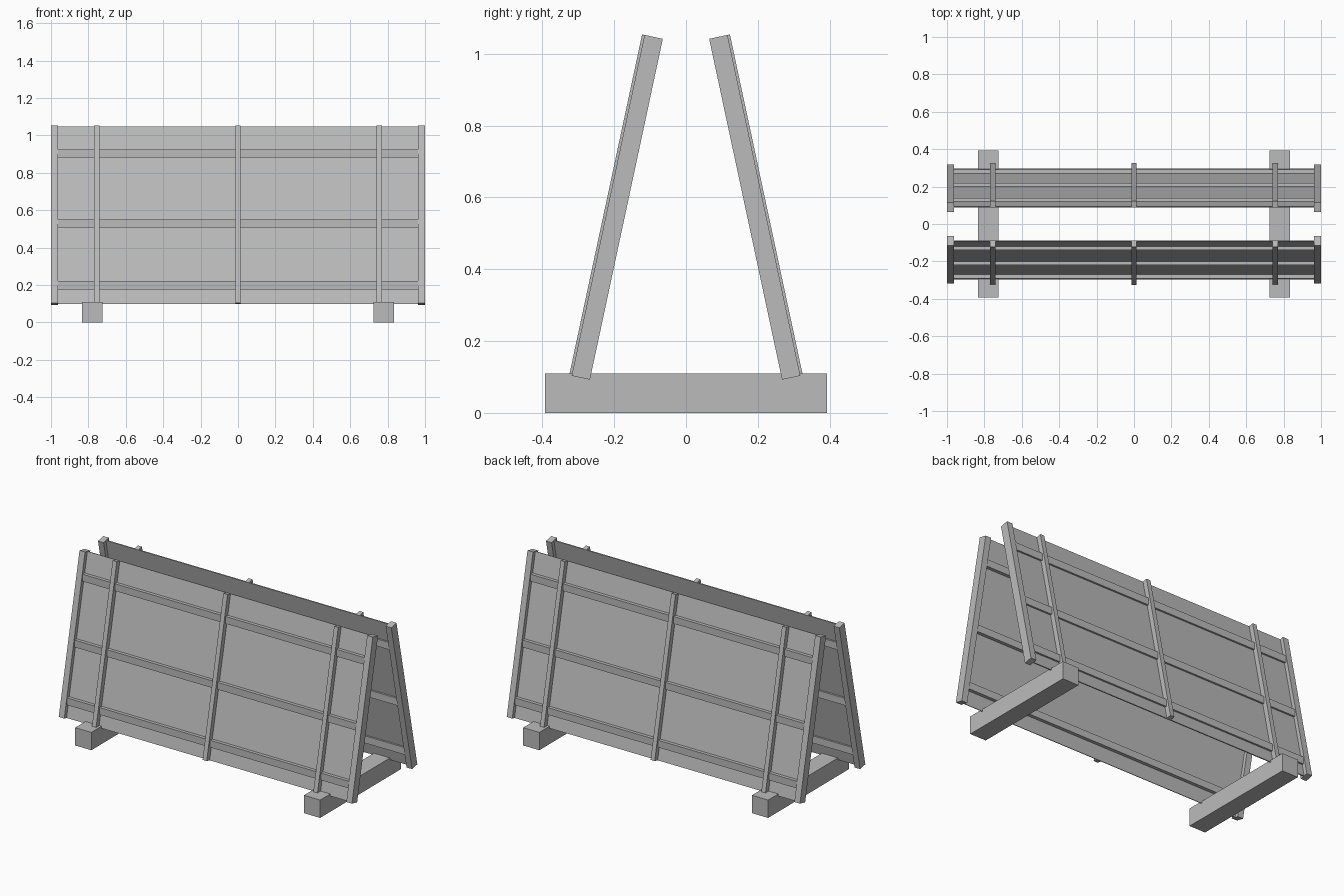
import bpy
import math
from mathutils import Matrix, Vector

cube = bpy.data.objects.get("Cube")
if cube:
    bpy.data.objects.remove(cube, do_unlink=True)

grey = bpy.data.materials.new("plain_grey")
grey.use_nodes = True
GREY = (0.5, 0.5, 0.5, 1)
grey.diffuse_color = GREY
grey.node_tree.nodes["Principled BSDF"].inputs["Base Color"].default_value = GREY

# Lean of each screen: centre line from its foot to its top
FOOT, TOP = Vector((0, -0.293, 0.098)), Vector((0, -0.09, 1.047))
AXIS = TOP - FOOT
LEAN = math.atan2(AXIS.y, AXIS.z)
MIDDLE = (FOOT + TOP) / 2


def box(name, size, place):
    """Box of a given size, set down by a placement matrix."""
    bpy.ops.mesh.primitive_cube_add(size=1)
    part = bpy.context.object
    part.name = name
    part.data.transform(place @ Matrix.Diagonal((*size, 1)))
    part.data.materials.append(grey)
    return part


def leaning(x, offset):
    """Placement in the leaning plane; a negative offset is outward."""
    return (Matrix.Translation(MIDDLE) @ Matrix.Rotation(-LEAN, 4, "X")
            @ Matrix.Translation((x, offset, 0)))


for side, turn in (("front", 0), ("back", math.pi)):
    spin = Matrix.Rotation(turn, 4, "Z")
    # Thin sheet
    box(side + "_panel", (1.925, 0.006, AXIS.length), spin @ leaning(0, 0))
    # Thick posts at both ends
    for x in (-0.981, 0.981):
        box(side + "_end_post", (0.038, 0.052, AXIS.length), spin @ leaning(x, 0))
    # Slim posts on the outer face
    for x in (-0.755, 0, 0.755):
        box(side + "_slim_post", (0.028, 0.036, AXIS.length),
            spin @ leaning(x, -0.015))
    # Level rails, upright rather than leaning
    for z in (0.198, 0.528, 0.903):
        y = FOOT.y + (z - FOOT.z) * AXIS.y / AXIS.z
        box(side + "_rail", (1.925, 0.038, 0.044),
            spin @ Matrix.Translation((0, y, z)))

# Ground beams
for x in (-0.78, 0.78):
    box("ground_beam", (0.11, 0.786, 0.11), Matrix.Translation((x, 0, 0.055)))
